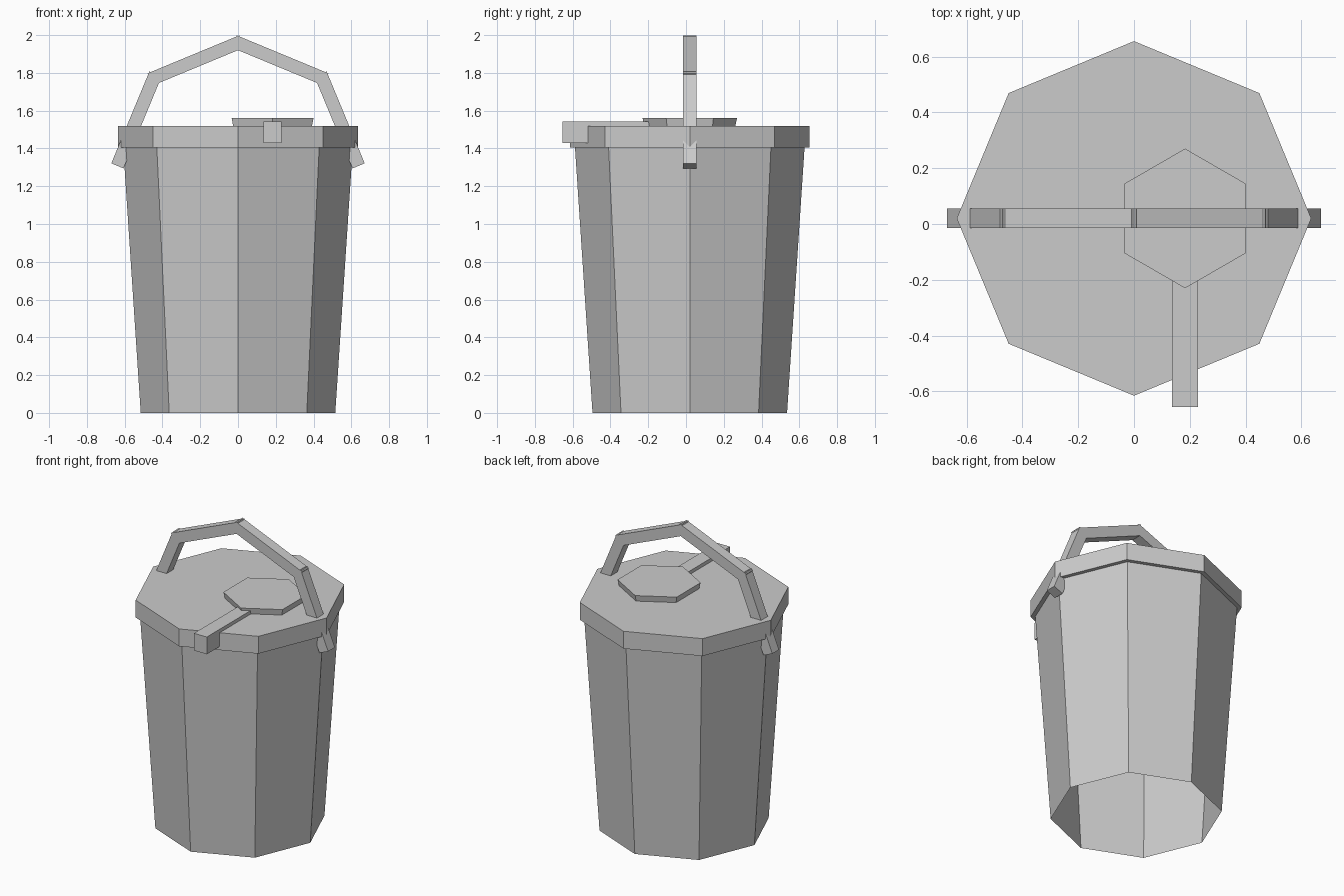
import bpy, bmesh
from math import sin, cos, tau
from mathutils import Vector, Matrix

if "Cube" in bpy.data.objects:
    bpy.data.objects.remove(bpy.data.objects["Cube"])

CY = 0.02  # y of the bucket axis


def finish(name, bm):
    mesh = bpy.data.meshes.new(name)
    bm.to_mesh(mesh)
    bm.free()
    obj = bpy.data.objects.new(name, mesh)
    bpy.context.collection.objects.link(obj)
    return obj


def prism(name, sides, x, z0, r0, z1, r1, capped=True):
    """Tapered prism with a corner on the +y axis."""
    bm = bmesh.new()
    rings = []
    for z, r in ((z0, r0), (z1, r1)):
        rings.append([bm.verts.new((x - r * sin(tau * i / sides),
                                    CY + r * cos(tau * i / sides), z))
                      for i in range(sides)])
    low, high = rings
    for i in range(sides):
        j = (i + 1) % sides
        bm.faces.new((low[i], low[j], high[j], high[i]))
    if capped:
        bm.faces.new(low[::-1])
        bm.faces.new(high)
    return finish(name, bm)


def box(name, size, matrix):
    bm = bmesh.new()
    bmesh.ops.create_cube(bm, size=1, matrix=matrix @ Matrix.Diagonal((*size, 1)))
    return finish(name, bm)


# Tapered shell, open underneath, and overhanging lid
prism("bucket_body", 8, 0, 0, 0.515, 1.41, 0.608, capped=False)
prism("lid", 8, 0, 1.405, 0.635, 1.52, 0.635)

# Off-centre hexagonal hatch with its latch bar reaching over the front
prism("hatch", 6, 0.183, 1.515, 0.24, 1.56, 0.25)
box("latch_bar", (0.094, 0.655, 0.114),
    Matrix.Translation((0.183, -0.3275, 1.486)))

# Arched handle: straight bars along half an octagon, overlapping at the joints
R, Z0, OVER = 0.63, 1.328, 0.022
points = [Vector((R * cos(tau * i / 8), CY, Z0 + R * sin(tau * i / 8)))
          for i in range(5)]
for i, (a, b) in enumerate(zip(points, points[1:])):
    d = b - a
    rot = Matrix.Rotation(-tau * (i + 0.5) / 8, 4, 'Y')
    box(f"handle_bar_{i + 1}", (0.07, 0.07, d.length + 2 * OVER),
        Matrix.Translation((a + b) / 2) @ rot)
